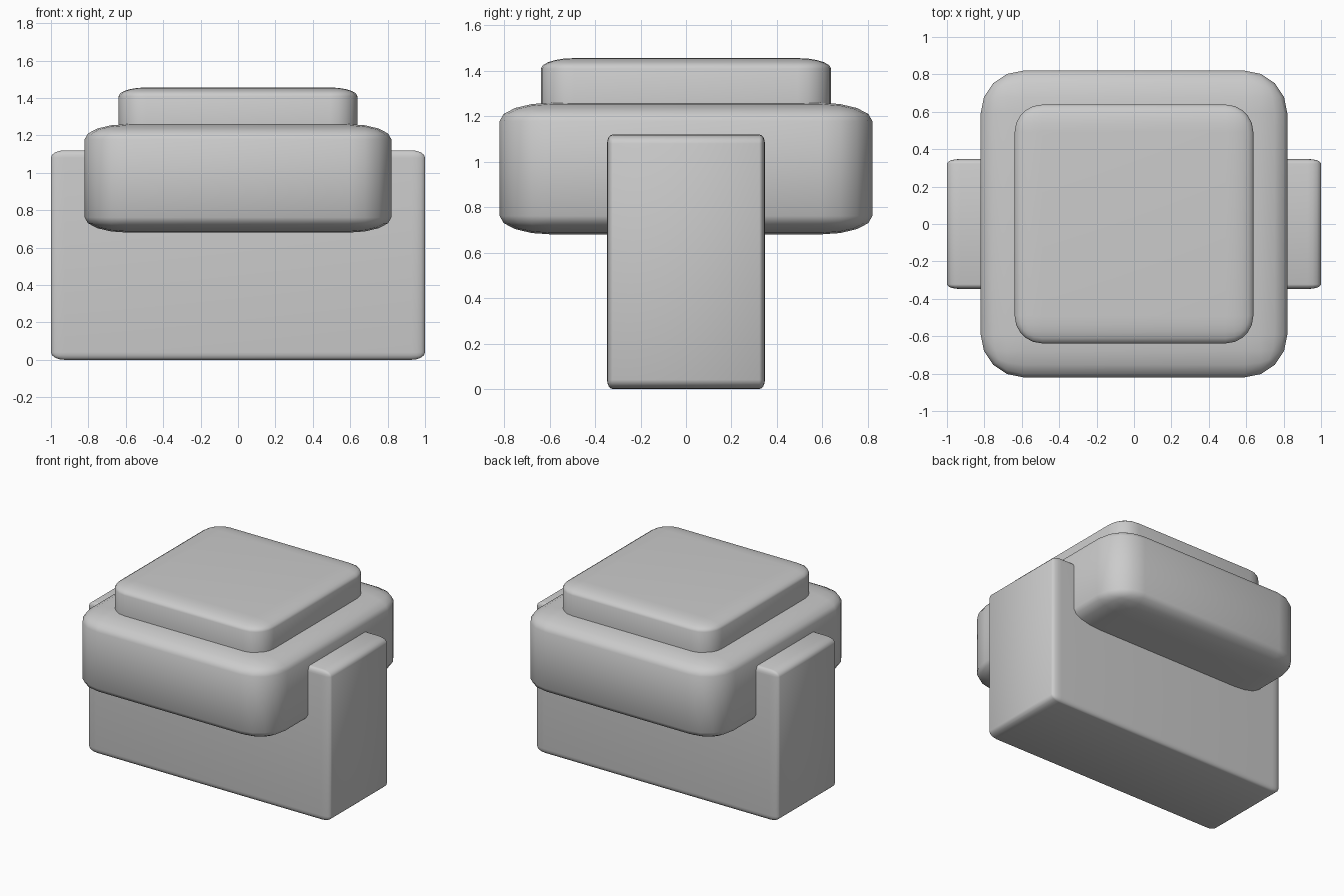
import bpy, bmesh
from mathutils import Vector

if "Cube" in bpy.data.objects:
    bpy.data.objects.remove(bpy.data.objects["Cube"])


def rounded_block(name, size, z_min, z_max, fraction, segments):
    """Bevel a unit cube, then stretch it so the rounding stretches too."""
    bm = bmesh.new()
    bmesh.ops.create_cube(bm, size=1)
    bmesh.ops.bevel(bm, geom=bm.edges[:], offset=fraction, offset_type='OFFSET',
                    segments=segments, profile=0.5, affect='EDGES')
    bmesh.ops.scale(bm, vec=Vector((size[0], size[1], z_max - z_min)), verts=bm.verts)
    bmesh.ops.translate(bm, vec=Vector((0, 0, (z_min + z_max) / 2)), verts=bm.verts)
    bmesh.ops.recalc_face_normals(bm, faces=bm.faces)
    mesh = bpy.data.meshes.new(name)
    bm.to_mesh(mesh)
    bm.free()
    obj = bpy.data.objects.new(name, mesh)
    bpy.context.collection.objects.link(obj)
    bpy.ops.object.select_all(action='DESELECT')
    obj.select_set(True)
    bpy.context.view_layer.objects.active = obj
    bpy.ops.object.shade_smooth_by_angle(angle=0.9)
    return obj


# Upright slab that stands on the ground
rounded_block("base_slab", (2.0, 0.695), 0.0, 1.12, 0.036, 4)

# Wide square collar around the slab
rounded_block("collar", (1.64, 1.64), 0.68, 1.26, 0.14, 4)

# Raised square cap, sunk into the collar
rounded_block("top_cap", (1.276, 1.276), 1.05, 1.456, 0.115, 5)
